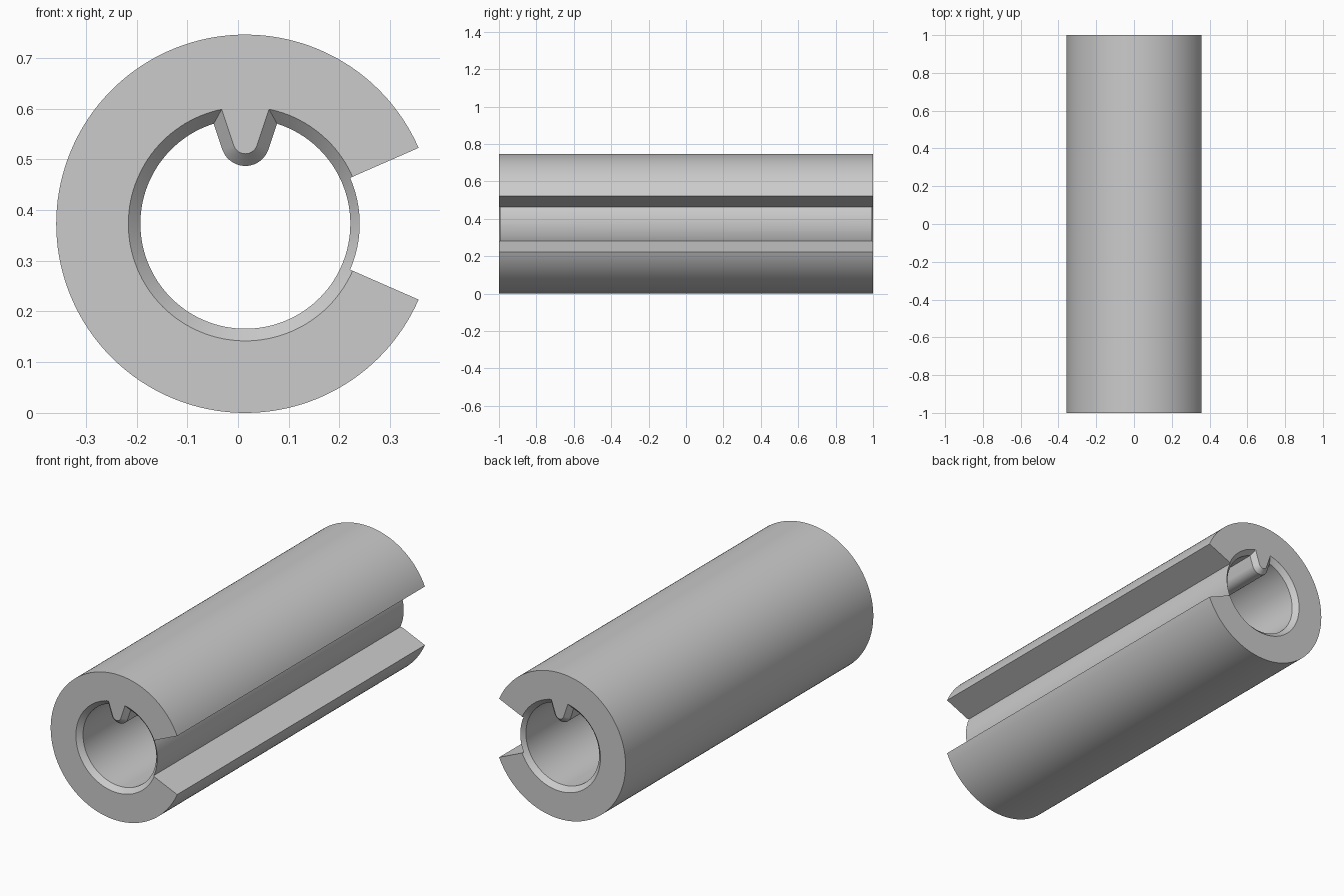
import bpy, bmesh
from math import sin, cos, pi, radians, asin, atan2, hypot, sqrt

if "Cube" in bpy.data.objects:
    bpy.data.objects.remove(bpy.data.objects["Cube"], do_unlink=True)

CX, R = 0.0145, 0.373             # axis offset and outer radius (also axis height)
FLOOR, BORE, CHAMFER = 0.2255, 0.207, 0.024
SLOT = radians(23.65)             # half angle of the side slot
KEY_Z, KEY_R, TAPER = 0.162, 0.048, radians(18.5)


def arc(radius, a0, a1, steps, cz=0.0):
    return [(radius * cos(a0 + (a1 - a0) * i / steps),
             cz + radius * sin(a0 + (a1 - a0) * i / steps)) for i in range(steps + 1)]


def bore_profile(offset):
    """Round hole with a tapered, round-nosed key hanging from the top."""
    r, k = BORE + offset, KEY_R - offset
    # where the straight right flank of the key meets the hole
    px, pz = k * cos(TAPER), KEY_Z - k * sin(TAPER)
    dx, dz = sin(TAPER), cos(TAPER)
    b = px * dx + pz * dz
    t = -b + sqrt(b * b - (px * px + pz * pz - r * r))
    start = atan2(pz + t * dz, px + t * dx)
    hole = arc(r, pi - start, 2 * pi + start, 120)
    nose = arc(k, -TAPER, TAPER - pi, 20, KEY_Z)
    return hole + nose


def loft(name, sections):
    """Solid through matching (y, profile) sections along the axis."""
    bm = bmesh.new()
    rings = [[bm.verts.new((CX + x, y, R + z)) for x, z in pts] for y, pts in sections]
    n = len(rings[0])
    for a, b in zip(rings, rings[1:]):
        for i in range(n):
            j = (i + 1) % n
            bm.faces.new((a[i], a[j], b[j], b[i]))
    bm.faces.new(rings[0])
    bm.faces.new(rings[-1])
    bmesh.ops.recalc_face_normals(bm, faces=bm.faces)
    mesh = bpy.data.meshes.new(name)
    bm.to_mesh(mesh)
    bm.free()
    obj = bpy.data.objects.new(name, mesh)
    bpy.context.collection.objects.link(obj)
    return obj


# Slotted outer body
outline = arc(R, SLOT, 2 * pi - SLOT, 128) + arc(FLOOR, -SLOT, SLOT, 20)
body = loft("slotted_sleeve", [(-1, outline), (1, outline)])

# Bore with chamfered mouths at both ends
over = 0.01
full, wide = bore_profile(0), bore_profile(CHAMFER + over)
cutter = loft("bore_cutter", [(-1 - over, wide), (-1 + CHAMFER, full),
                              (1 - CHAMFER, full), (1 + over, wide)])
cutter.hide_render = True

cut = body.modifiers.new("bore", 'BOOLEAN')
cut.operation = 'DIFFERENCE'
cut.solver = 'EXACT'
cut.object = cutter
bpy.ops.object.select_all(action='DESELECT')
body.select_set(True)
bpy.context.view_layer.objects.active = body
bpy.ops.object.modifier_apply(modifier=cut.name)
bpy.data.objects.remove(cutter, do_unlink=True)

# Plain grey finish
grey = bpy.data.materials.new("plain_grey")
grey.use_nodes = True
colour = (0.6, 0.6, 0.6, 1)
grey.diffuse_color = colour
grey.node_tree.nodes["Principled BSDF"].inputs["Base Color"].default_value = colour
body.data.materials.clear()
body.data.materials.append(grey)

bpy.ops.object.shade_smooth_by_angle(angle=radians(25))
